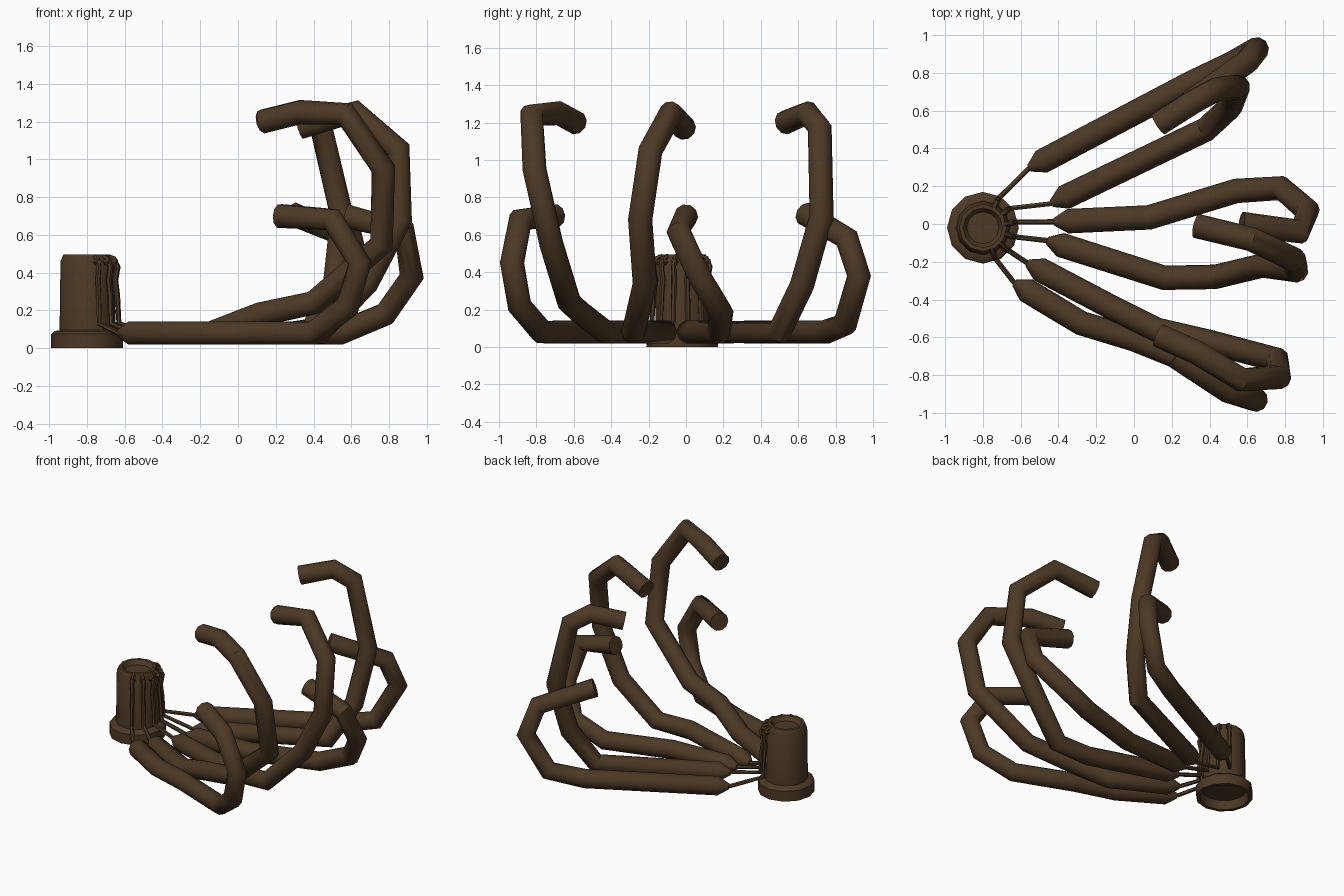
import bpy, bmesh, math
from mathutils import Vector

if "Cube" in bpy.data.objects:
    bpy.data.objects.remove(bpy.data.objects["Cube"])

brown = bpy.data.materials.new("dark_brown")
brown.diffuse_color = (0.075, 0.041, 0.019, 1)
brown.use_nodes = True
brown.node_tree.nodes["Principled BSDF"].inputs["Base Color"].default_value = brown.diffuse_color

CENTRE = Vector((-0.8, -0.02, 0))
FLOOR = 0.08  # height of a strand's axis where it lies on the ground


def finish(ob, angle):
    ob.data.materials.clear()
    ob.data.materials.append(brown)
    bpy.ops.object.select_all(action='DESELECT')
    ob.select_set(True)
    bpy.context.view_layer.objects.active = ob
    bpy.ops.object.shade_smooth_by_angle(angle=math.radians(angle))


def around(a, r, z):
    return CENTRE + Vector((r * math.cos(a), r * math.sin(a), z))


def lathe(name, profile, sides):
    bm = bmesh.new()
    rings = [[bm.verts.new(around(math.tau * i / sides, r, z)) for i in range(sides)]
             for r, z in profile]
    for a, b in zip(rings, rings[1:]):
        for i in range(sides):
            j = (i + 1) % sides
            bm.faces.new((a[i], a[j], b[j], b[i]))
    bm.faces.new(rings[0])
    bm.faces.new(rings[-1])
    bmesh.ops.recalc_face_normals(bm, faces=bm.faces)
    me = bpy.data.meshes.new(name)
    bm.to_mesh(me)
    bm.free()
    ob = bpy.data.objects.new(name, me)
    bpy.context.collection.objects.link(ob)
    finish(ob, 40)


def tube(name, pts, depth, res, root=1.0):
    cu = bpy.data.curves.new(name, 'CURVE')
    cu.dimensions = '3D'
    cu.bevel_depth = depth
    cu.bevel_resolution = res
    cu.use_fill_caps = True
    sp = cu.splines.new('POLY')
    sp.points.add(len(pts) - 1)
    for p, co in zip(sp.points, pts):
        p.co = (*co, 1)
    sp.points[0].radius = root
    ob = bpy.data.objects.new(name, cu)
    bpy.context.collection.objects.link(ob)
    bpy.ops.object.select_all(action='DESELECT')
    ob.select_set(True)
    bpy.context.view_layer.objects.active = ob
    bpy.ops.object.convert(target='MESH')
    finish(bpy.context.view_layer.objects.active, 50)


# Hollow-bottomed base ring with the handle stump and its dished top
lathe("handle", [(0.15, 0.06), (0.165, 0), (0.19, 0), (0.19, 0.075), (0.175, 0.09),
                 (0.145, 0.095), (0.14, 0.46), (0.125, 0.495), (0.105, 0.495),
                 (0.085, 0.465)], 12)

# Strand paths from root to tip; points without a height lie on the ground
strands = [
    [(-0.49, 0.33), (0.3, 0.745), (0.52, 0.85, 0.12), (0.65, 0.925, 0.38),
     (0.6, 0.86, 0.58), (0.29, 0.64, 0.71)],
    [(-0.37, 0.14), (0.38, 0.5), (0.51, 0.62, 0.33), (0.55, 0.725, 0.7),
     (0.44, 0.715, 1.17), (0.32, 0.65, 1.25), (0.13, 0.53, 1.2)],
    [(-0.35, 0.015), (0.08, 0.035), (0.54, 0.175), (0.78, 0.19, 0.18),
     (0.92, 0.07, 0.38), (0.88, -0.04, 0.62), (0.57, 0, 0.7)],
    [(-0.39, -0.11), (0.16, -0.285), (0.43, -0.28), (0.68, -0.22, 0.34),
     (0.86, -0.245, 0.68), (0.85, -0.19, 1.05), (0.62, -0.08, 1.25), (0.33, -0.01, 1.17)],
    [(-0.5, -0.24), (-0.14, -0.43), (0.12, -0.56, 0.18), (0.4, -0.625, 0.24),
     (0.76, -0.72, 0.55), (0.77, -0.81, 0.95), (0.57, -0.825, 1.24),
     (0.33, -0.68, 1.25), (0.13, -0.59, 1.2)],
    [(-0.57, -0.35), (-0.28, -0.525), (0, -0.61), (0.4, -0.77), (0.58, -0.89, 0.22),
     (0.645, -0.93, 0.45), (0.5, -0.885, 0.68), (0.22, -0.7, 0.7)],
]
# Profile of a wire hanging over the rim and down the handle side
drape = [(0.115, 0.485), (0.145, 0.475), (0.168, 0.43), (0.155, 0.36), (0.165, 0.28), (0.175, 0.13)]

for n, path in enumerate(strands):
    # Thick strand with a pointed root
    pts = [Vector(p) if len(p) == 3 else Vector((*p, FLOOR)) for p in path]
    root = pts[0] - (pts[1] - pts[0]).normalized() * 0.075
    tube(f"strand_{n + 1}", [root] + pts, 0.065, 3, root=0.3)
    # Thin wire from the rim to the root, evenly fanned round the handle
    a = math.radians(62 - 26 * n)
    wire = [around(a, r, z) for r, z in drape]
    tube(f"wire_{n + 1}", wire + [wire[-1].lerp(root, 0.5), root], 0.014, 1)
    # Small knuckle where the wire grips the rim
    tube(f"wire_knuckle_{n + 1}", [around(a, r, 0.455) for r in (0.12, 0.14, 0.165)], 0.018, 1)
